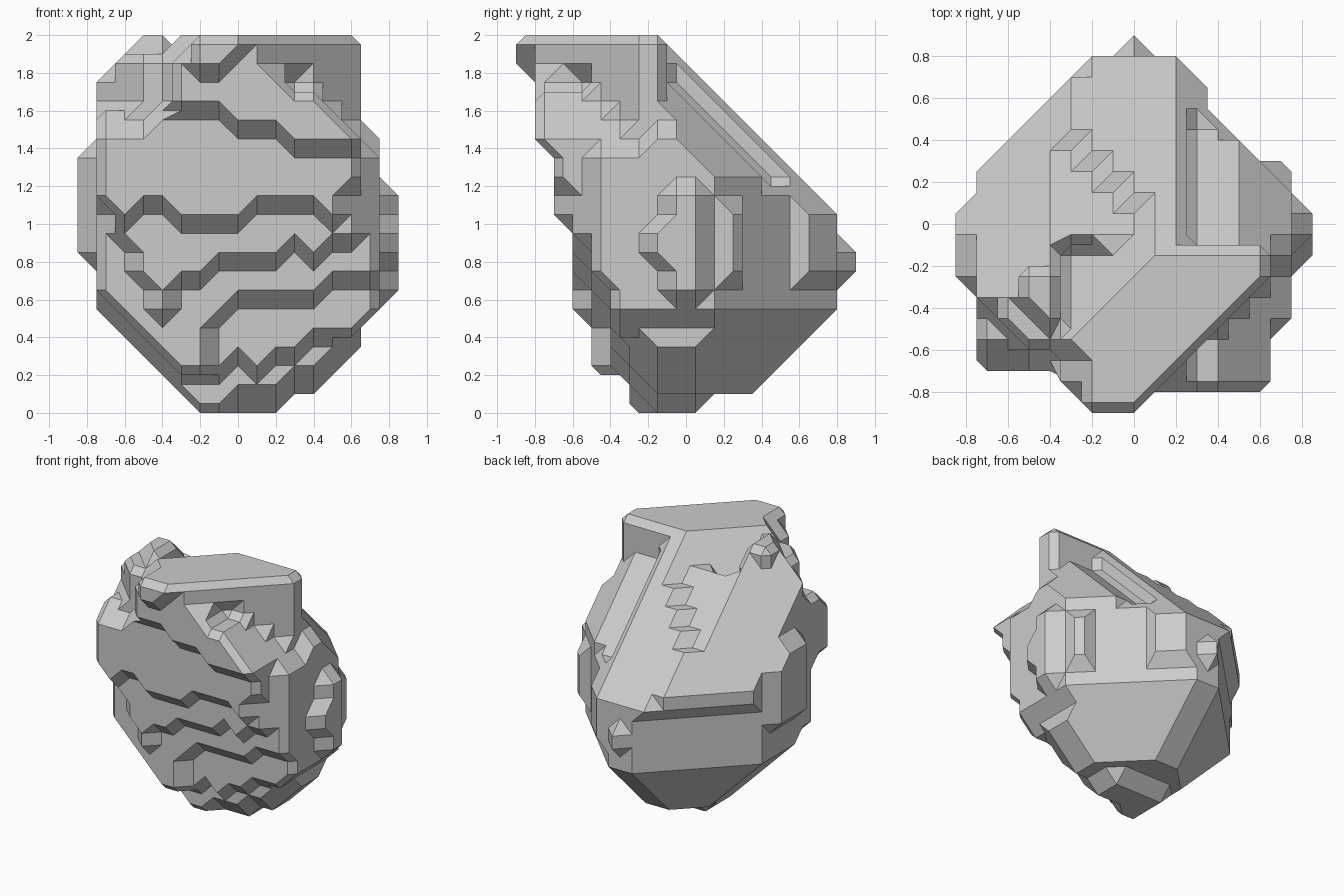
import bpy, bmesh
from itertools import product

if "Cube" in bpy.data.objects:
    bpy.data.objects.remove(bpy.data.objects["Cube"])

# Silhouettes of the boulder: front (x,z), side (y,z), top (x,y)
FRONT = [(-.2,0),(.2,0),(.3,.1),(.4,.1),(.65,.35),(.65,.45),(.85,.65),(.85,1.15),(.75,1.25),
         (.75,1.45),(.65,1.55),(.65,1.95),(.6,2),(-.5,2),(-.75,1.75),(-.75,1.45),(-.85,1.35),
         (-.85,.85),(-.75,.75),(-.75,.55)]
SIDE = [(-.25,0),(.05,0),(.2,.1),(.35,.1),(.8,.55),(.8,.7),(.9,.8),(.9,.85),(.8,.95),(.8,1.05),
        (-.15,2),(-.9,2),(-.9,1.85),(-.8,1.75),(-.8,1.45),(-.7,1.35),(-.7,1.05),(-.6,.95),
        (-.6,.55),(-.5,.45),(-.5,.25)]
TOP = [(-.2,-.9),(0,-.9),(.1,-.8),(.6,-.8),(.65,-.75),(.65,-.55),(.75,-.45),(.75,-.25),(.85,-.15),
       (.85,.05),(.75,.15),(.75,.25),(.7,.3),(.6,.3),(.35,.55),(.35,.65),(.2,.8),(.1,.8),(0,.9),
       (-.1,.8),(-.2,.8),(-.25,.75),(-.25,.7),(-.65,.3),(-.75,.3),(-.75,.15),(-.85,.05),
       (-.85,-.25),(-.75,-.35),(-.75,-.65),(-.7,-.7),(-.4,-.7)]

# Front ledges: lower edge height along x for each 0.1 depth step
LEDGES = {
    -8: [(-.2,1.8),(-.1,1.8),(0,1.9)],
    -7: [(-.4,1.6),(-.1,1.6),(0,1.5),(.2,1.5),(.3,1.4),(.7,1.4)],
    -6: [(-.7,1.05),(-.6,1.0),(-.5,1.1),(-.4,1.1),(-.3,1.0),(0,1.0),(.1,1.1),(.4,1.1),(.5,1.0),(.6,1.2)],
    -5: [(-.7,1.1),(-.6,.9),(-.5,.7),(-.4,.5),(-.3,.7),(-.2,.7),(-.1,.8),(.2,.8),(.3,.9),(.4,.8),(.5,.9),(.7,.95)],
    -4: [(-.7,.6),(-.3,.2),(-.2,.2),(-.1,.5),(0,.6),(.4,.6),(.5,.7),(.7,.7)],
    -3: [(-.7,.6),(-.3,.2),(-.1,.2),(0,.3),(.1,.2),(.2,.3),(.3,.3),(.4,.4),(.6,.4)],
    -2: [(-.2,0),(-.1,0),(0,.1),(.2,.1),(.3,.2),(.4,.2),(.6,.4)],
}

def inside(poly, u, v):
    hit = False
    for (a, b), (c, d) in zip(poly, poly[1:] + poly[:1]):
        if (b > v) != (d > v) and u < a + (v - b) * (c - a) / (d - b):
            hit = not hit
    return hit

def height(line, x):
    if x <= line[0][0]:
        return line[0][1]
    for (a, b), (c, d) in zip(line, line[1:]):
        if x <= c:
            return b + (x - a) * (d - b) / (c - a)
    return line[-1][1]

def solid(i, j, k):
    x, y, z = i / 10, j / 10 - .05, k / 10 + .05
    e = .001
    if not (inside(FRONT, x, z) and inside(SIDE, y, z) and inside(TOP, x, y)):
        return False
    # stepped front
    for d, line in LEDGES.items():
        if y < d / 10 and z < height(line, x) - e:
            return False
    # cut front corners
    if z > 1.55 and x + y < -1.05 - e: return False
    if z > 1.9 and x < -.25 and x + y < -.85 - e: return False
    if z < 1.05 and x + y < -1.15 - e: return False
    if y < -.6 and (x < -.45 and z > 1.46 or x < -.35 and z > 1.56): return False
    if x > .15 and z > 1.75 - (x - .28) * .8:
        if x - y > (.8 if z < 1.8 and y < -.45 else .9) + e: return False
    # sloping back with a notch, a step and a groove
    s = 1.85
    if x < .05 and x + y < .08: s = 1.75
    if -.35 < x < .05 and y < -.1: s = 1.7 + x
    if x > .25 and y > -.1: s = 1.65 if x < .45 and y < .5 else 1.75
    if y + z > s + e: return False
    # slanted upper back corners
    if -x + y + z > (2.3 if z > 1.85 else 2.15) + e: return False
    if y > -.1 and x + y + z > 2.15 + e: return False
    # flat right back corner with small bumps, and the right side bump
    if x + y > .85 + e and not .7 < z < 1.1: return False
    if x + y > .85 + e and .3 < y < .6: return False
    if x > .75 and y < -.1 and not .8 < z < 1: return False
    # rounded lower back corners
    if -x + y > (.95 if z > 1 else .85 if z > .5 else .75) + e:
        if not (abs(x) < .15 and z > .5): return False
    return x + y - z <= .35 + e and -x + y - z <= .35 + e

N = product(range(-9, 10), range(-9, 11), range(-1, 21))
rock = {p for p in N if solid(*p)}

# Bevelled skin: walk each cell's six sides and join edge midpoints into loops
def cell_sides():
    for axis in range(3):
        for s in (0, 1):
            ring = [(0, 0), (1, 0), (1, 1), (0, 1)]
            if s == 0:
                ring.reverse()
            side = []
            for u, v in ring:
                c = [0, 0, 0]
                c[axis], c[(axis + 1) % 3], c[(axis + 2) % 3] = s, u, v
                side.append(tuple(c))
            yield side

SIDES = list(cell_sides())
bm = bmesh.new()
verts = {}

def midpoint(a, b):
    key = tuple(p + q for p, q in zip(a, b))
    if key not in verts:
        verts[key] = bm.verts.new((key[0] / 20, key[1] / 20 - .05, key[2] / 20 + .05))
    return verts[key]

def ear_score(a, b, c):
    """Lower is better: flat axis faces first, then even 45 degree bevels."""
    n = (b.co - a.co).cross(c.co - b.co)
    m = sorted(abs(t) for t in n)
    if m[2] < 1e-7:
        return 9
    used = [t / m[2] for t in m if t > m[2] * .01]
    return len(used) + (0 if min(used) > .99 else 4)

def fill(loop):
    while len(loop) > 3:
        n = len(loop)
        i = min(range(n), key=lambda q: ear_score(loop[q - 1], loop[q], loop[(q + 1) % n]))
        tri = (loop[i - 1], loop[i], loop[(i + 1) % n])
        if not bm.faces.get(tri):
            bm.faces.new(tri)
        loop.pop(i)
    if not bm.faces.get(loop):
        bm.faces.new(loop)

for cell in product(range(-10, 10), range(-11, 12), range(-2, 22)):
    links = {}
    for side in SIDES:
        pts = [tuple(c + o for c, o in zip(cell, off)) for off in side]
        full = [p in rock for p in pts]
        for n in range(4):
            if full[n] and not full[(n + 1) % 4]:
                m = n
                while full[m - 1]:
                    m = (m - 1) % 4
                links[midpoint(pts[n], pts[(n + 1) % 4])] = midpoint(pts[m - 1], pts[m])
    while links:
        start, v = links.popitem()
        loop = [start]
        while v != start:
            loop.append(v)
            v = links.pop(v)
        if len(loop) > 2:
            fill(loop)

# Merge coplanar facets into flat faces
bmesh.ops.recalc_face_normals(bm, faces=bm.faces[:])
bmesh.ops.dissolve_limit(bm, angle_limit=.02, verts=bm.verts[:], edges=bm.edges[:])
mesh = bpy.data.meshes.new("boulder")
bm.to_mesh(mesh)
bm.free()
bpy.context.collection.objects.link(bpy.data.objects.new("boulder", mesh))
